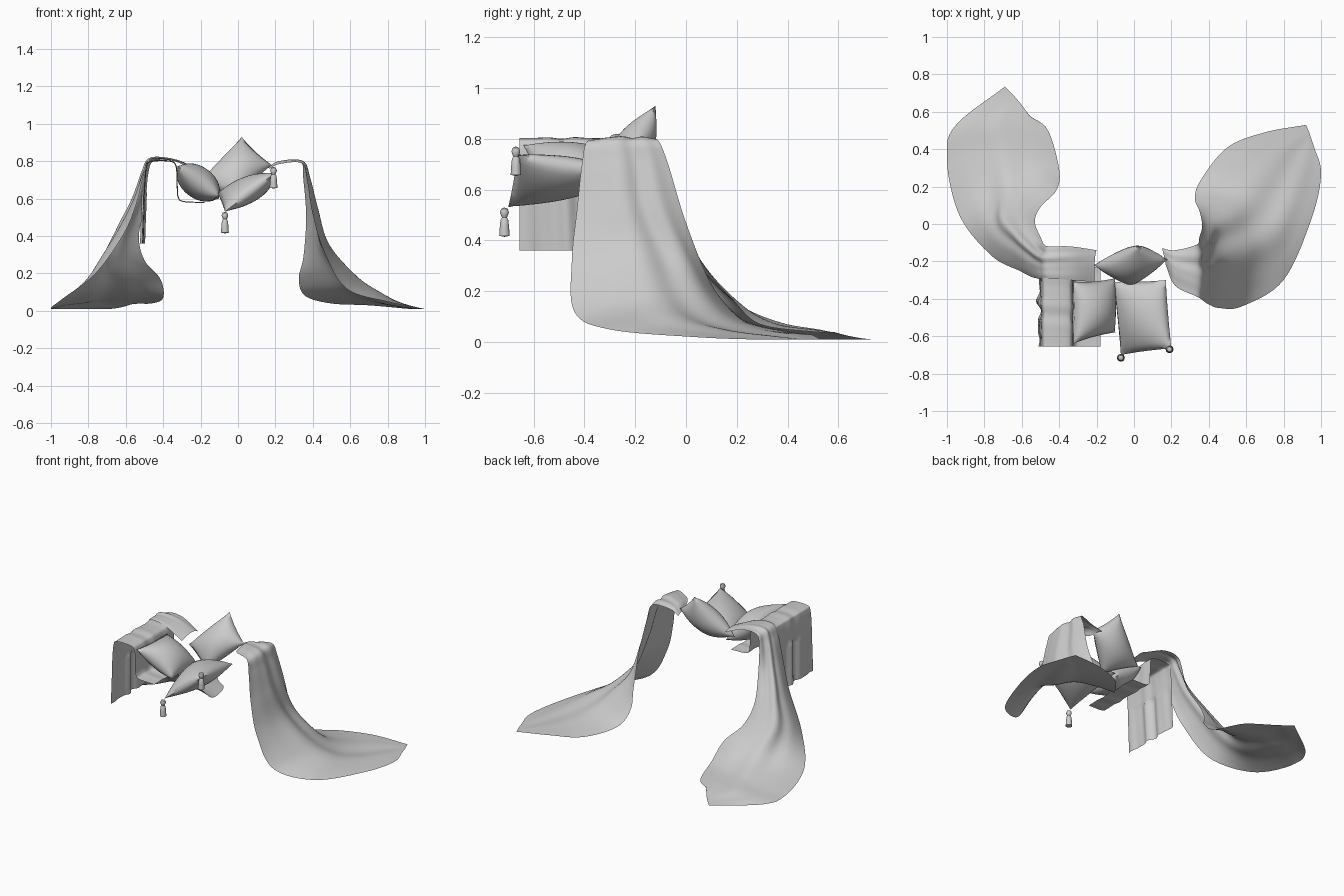
import bpy, bmesh, math
from mathutils import Vector

if "Cube" in bpy.data.objects:
    bpy.data.objects.remove(bpy.data.objects["Cube"])

cloth = bpy.data.materials.new("grey_cloth")
cloth.diffuse_color = (0.6, 0.6, 0.6, 1)
cloth.use_nodes = True
cloth.node_tree.nodes["Principled BSDF"].inputs["Base Color"].default_value = cloth.diffuse_color


def finish(name, bm, angle=60):
    me = bpy.data.meshes.new(name)
    bmesh.ops.recalc_face_normals(bm, faces=bm.faces)
    bm.to_mesh(me)
    bm.free()
    me.materials.append(cloth)
    ob = bpy.data.objects.new(name, me)
    bpy.context.collection.objects.link(ob)
    bpy.ops.object.select_all(action='DESELECT')
    bpy.context.view_layer.objects.active = ob
    ob.select_set(True)
    bpy.ops.object.shade_smooth_by_angle(angle=math.radians(angle))
    return ob


def spline(pts, t):
    """Catmull-Rom point along a list, t in 0..1."""
    n = len(pts) - 1
    i = min(int(t * n), n - 1)
    f = t * n - i
    b, c = pts[i], pts[i + 1]
    a = pts[i - 1] if i else b * 2 - c
    d = pts[i + 2] if i + 2 <= n else c * 2 - b
    return 0.5 * (2 * b + (c - a) * f + (2 * a - 5 * b + 4 * c - d) * f * f
                  + (3 * b - a - 3 * c + d) * f ** 3)


def drape(name, rows, folds, depth, fade, nu=36, nv=80):
    """Cloth sheet lofted through rows of (edge, middle, edge) points; fade(v) scales the folds."""
    rails = [[Vector(r[k]) for r in rows] for k in range(3)]

    def surf(u, v):
        a, m, b = (spline(r, v) for r in rails)
        return a * (1 - u) * (1 - 2 * u) + m * 4 * u * (1 - u) + b * u * (2 * u - 1)

    bm = bmesh.new()
    grid = []
    e = 0.004
    for j in range(nv + 1):
        v, line = j / nv, []
        for i in range(nu + 1):
            u = i / nu
            u0, v0 = min(max(u, e), 1 - e), min(max(v, e), 1 - e)
            n = (surf(u0 + e, v0) - surf(u0 - e, v0)).cross(surf(u0, v0 + e) - surf(u0, v0 - e))
            n.normalize()
            wave = math.sin(u * folds * math.tau + 1.7 * v) + 0.5 * math.sin(u * folds * 10.3 + 5 * v)
            p = surf(u, v) + n * depth * wave * fade(v) * math.sin(math.pi * (0.05 + 0.9 * u))
            p.z = max(p.z, 0.004)
            p.x = max(-1, min(1, p.x))
            line.append(bm.verts.new(p))
        grid.append(line)
    for j in range(nv):
        for i in range(nu):
            bm.faces.new((grid[j][i], grid[j][i + 1], grid[j + 1][i + 1], grid[j + 1][i]))
    return finish(name, bm)


def cushion(name, corners, thick, pinch=0.05, n=20):
    """Pillow puffed over a quad of four corner points, sides pulled in slightly."""
    c = [Vector(p) for p in corners]
    normal = (c[2] - c[0]).cross(c[3] - c[1]).normalized()
    bm = bmesh.new()
    for side in (1, -1):
        g = []
        for j in range(n + 1):
            row = []
            for i in range(n + 1):
                s, t = 2 * i / n - 1, 2 * j / n - 1
                a, b = s * (1 - pinch * (1 - t * t)), t * (1 - pinch * (1 - s * s))
                u, v = (a + 1) / 2, (b + 1) / 2
                p = (c[0] * (1 - u) + c[1] * u) * (1 - v) + (c[3] * (1 - u) + c[2] * u) * v
                puff = ((1 - s * s) * (1 - t * t)) ** 0.55
                row.append(bm.verts.new(p + normal * side * thick / 2 * puff))
            g.append(row)
        for j in range(n):
            for i in range(n):
                bm.faces.new((g[j][i], g[j][i + 1], g[j + 1][i + 1], g[j + 1][i]))
    bmesh.ops.remove_doubles(bm, verts=bm.verts, dist=0.0002)
    return finish(name, bm, 80)


def tassel(name, top):
    """Turned knob and flared skirt hanging from a point."""
    profile = [(0, 0), (0.013, -0.006), (0.018, -0.02), (0.013, -0.034), (0.01, -0.04),
               (0.016, -0.05), (0.019, -0.08), (0.021, -0.112), (0, -0.116)]
    bm = bmesh.new()
    vs = [bm.verts.new(Vector(top) + Vector((r, 0, z))) for r, z in profile]
    es = [bm.edges.new(p) for p in zip(vs, vs[1:])]
    bmesh.ops.spin(bm, geom=vs + es, cent=top, axis=(0, 0, 1), angle=math.tau, steps=14)
    bmesh.ops.remove_doubles(bm, verts=bm.verts, dist=0.0003)
    return finish(name, bm, 45)


def middle(v):
    return max(0, math.sin(math.pi * v)) ** 1.3


# Long throw falling to the floor on the left
drape("left_drape", [
    ((-.21, -.31, .74), (-.21, -.2, .76), (-.20, -.14, .74)),
    ((-.34, -.30, .80), (-.34, -.2, .81), (-.34, -.12, .80)),
    ((-.46, -.29, .81), (-.47, -.2, .815), (-.45, -.12, .80)),
    ((-.50, -.29, .74), (-.51, -.19, .74), (-.48, -.11, .73)),
    ((-.54, -.285, .58), (-.56, -.15, .60), (-.495, -.08, .57)),
    ((-.61, -.25, .41), (-.64, -.07, .44), (-.53, .01, .40)),
    ((-.76, -.17, .20), (-.71, .03, .28), (-.50, .09, .27)),
    ((-.93, .04, .07), (-.69, .19, .14), (-.415, .18, .17)),
    ((-1.0, .33, .015), (-.70, .37, .07), (-.40, .29, .07)),
    ((-.96, .52, .01), (-.72, .53, .045), (-.46, .50, .04)),
    ((-.69, .735, .01), (-.62, .66, .02), (-.56, .58, .04))], 2, 0.009, middle)

# Long throw falling to the floor on the right
drape("right_drape", [
    ((.17, -.22, .76), (.16, -.17, .765), (.15, -.13, .76)),
    ((.22, -.33, .785), (.22, -.22, .80), (.22, -.14, .785)),
    ((.34, -.39, .79), (.345, -.25, .80), (.335, -.11, .795)),
    ((.37, -.41, .70), (.38, -.23, .71), (.35, -.07, .70)),
    ((.40, -.43, .52), (.42, -.2, .54), (.365, -.01, .50)),
    ((.46, -.45, .32), (.47, -.12, .35), (.35, .07, .29)),
    ((.58, -.44, .12), (.60, -.05, .195), (.325, .14, .17)),
    ((.80, -.30, .05), (.70, .05, .10), (.36, .24, .08)),
    ((.95, .03, .02), (.77, .2, .05), (.50, .41, .04)),
    ((1.0, .27, .01), (.86, .38, .025), (.70, .49, .03)),
    ((.96, .42, .01), (.94, .48, .01), (.92, .53, .01))], 2, 0.009, middle)

# Throw over the arm: outer hang, top, inner hang, seat
arm_profile = [(-.51, .36), (-.505, .50), (-.50, .65), (-.49, .77), (-.465, .80), (-.36, .80),
               (-.33, .77), (-.325, .68), (-.32, .61), (-.29, .585), (-.18, .58)]
drape("arm_throw", [((x, -.655, z), (x, -.44, z), (x, -.23, z)) for x, z in arm_profile], 3, 0.010,
      lambda v: 1 if v < .2 else .25)

# Cushions
cushion("arm_cushion", [(-.325, -.64, .775), (-.10, -.58, .61), (-.10, -.29, .60), (-.325, -.31, .76)], 0.17)
cushion("tasselled_cushion", [(-.07, -.70, .53), (.20, -.665, .74), (.17, -.30, .68), (-.11, -.31, .63)], 0.14, .02)
cushion("back_cushion", [(-.01, -.33, .60), (.18, -.19, .78), (.02, -.12, .93), (-.22, -.22, .68)], 0.16)

# Tassels on the front corners
tassel("left_tassel", (-.07, -.715, .53))
tassel("right_tassel", (.19, -.67, .77))
